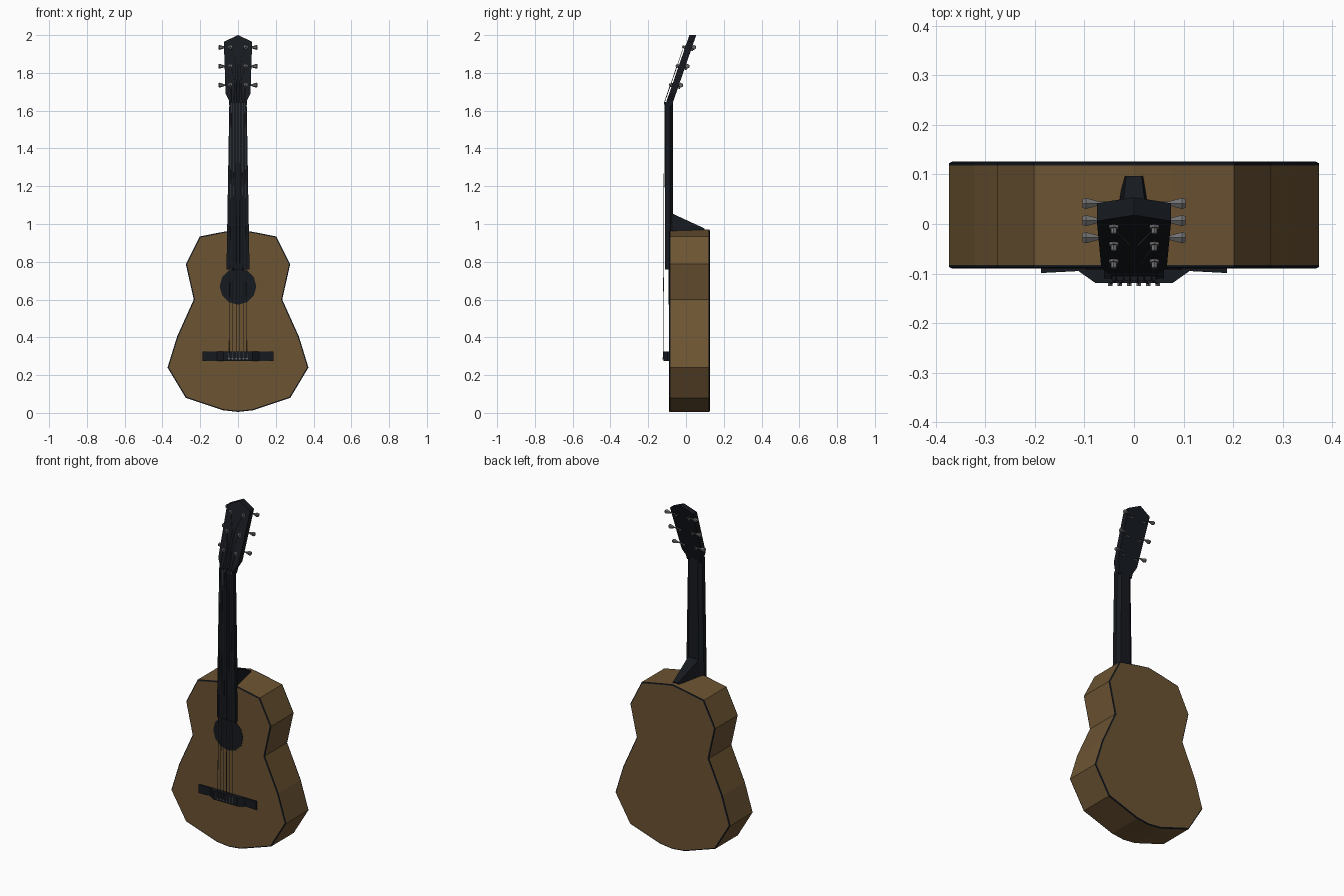
import bpy, bmesh, math
from mathutils import Vector

if "Cube" in bpy.data.objects:
    bpy.data.objects.remove(bpy.data.objects["Cube"])


def material(name, rgb):
    m = bpy.data.materials.new(name)
    m.diffuse_color = (*rgb, 1)
    m.use_nodes = True
    m.node_tree.nodes["Principled BSDF"].inputs["Base Color"].default_value = m.diffuse_color
    return m


WOOD = material("wood", (0.15, 0.088, 0.032))
DARK = material("dark_wood", (0.008, 0.010, 0.014))
METAL = material("metal", (0.16, 0.16, 0.165))
STRING = material("string_steel", (0.06, 0.063, 0.07))


def finish(name, bm, mats):
    bmesh.ops.recalc_face_normals(bm, faces=bm.faces)
    me = bpy.data.meshes.new(name)
    bm.to_mesh(me)
    bm.free()
    for m in mats:
        me.materials.append(m)
    ob = bpy.data.objects.new(name, me)
    bpy.context.collection.objects.link(ob)
    return ob


def loft(name, loops, mats, bands=None):
    """Skin a row of equal-length loops and cap both ends."""
    bm = bmesh.new()
    rows = [[bm.verts.new(p) for p in loop] for loop in loops]
    n = len(rows[0])
    for k, (a, b) in enumerate(zip(rows, rows[1:])):
        for i in range(n):
            j = (i + 1) % n
            f = bm.faces.new((a[i], a[j], b[j], b[i]))
            f.material_index = bands[k] if bands else 0
    bm.faces.new(rows[0])
    bm.faces.new(rows[-1])
    return finish(name, bm, mats)


def mirrored(half):
    """Close a right-hand (x, z) outline with its mirror image."""
    return half + [(-x, z) for x, z in reversed(half) if x > 0]


def inset(pts, d):
    out = []
    for i, p in enumerate(pts):
        p = Vector(p)
        a = (p - Vector(pts[i - 1])).normalized()
        b = (Vector(pts[(i + 1) % len(pts)]) - p).normalized()
        na, nb = Vector((-a.y, a.x)), Vector((-b.y, b.x))
        out.append(p + (na + nb) * d / (1 + na.dot(nb)))
    return out


def rod(bm, p, q, r1, r2, sides):
    """Add a tapered cylinder from p to q."""
    p, q = Vector(p), Vector(q)
    rot = (q - p).to_track_quat('Z', 'Y').to_matrix().to_4x4()
    rot.translation = (p + q) / 2
    bmesh.ops.create_cone(bm, cap_ends=True, segments=sides, radius1=r1,
                          radius2=r2, depth=(q - p).length, matrix=rot)


# Body with dark binding on both rims
outline = mirrored([(0, 0.005), (0.08, 0.014), (0.277, 0.08), (0.373, 0.24),
                    (0.322, 0.405), (0.234, 0.60), (0.276, 0.787),
                    (0.202, 0.934), (0.08, 0.958), (0, 0.972)])
rims = [(-0.09, 0.006), (-0.087, 0), (-0.083, 0), (0.118, 0), (0.123, 0), (0.126, 0.006)]
loft("body", [[(x, y, z) for x, z in inset(outline, d)] for y, d in rims],
     [WOOD, DARK], [1, 1, 0, 1, 1])

# Sound hole
bm = bmesh.new()
rod(bm, (0, -0.088, 0.67), (0, -0.092, 0.67), 0.097, 0.097, 12)
finish("sound_hole", bm, [DARK])

# Fretboard
loft("fretboard", [[(-w, -0.11, z), (w, -0.11, z), (w, -0.089, z), (-w, -0.089, z)]
                   for z, w in [(0.76, 0.061), (1.64, 0.046)]], [DARK])

# Neck with a chamfered back
loft("neck", [[(-w, -0.092, z), (w, -0.092, z), (w, -0.085, z), (w * 0.6, -0.07, z),
               (-w * 0.6, -0.07, z), (-w, -0.085, z)]
              for z, w in [(0.96, 0.0575), (1.64, 0.046)]], [DARK])

# Heel
loft("heel", [[(-w, y, lo), (w, y, lo), (w * t, y, hi), (-w * t, y, hi)]
              for y, w, t, lo, hi in [(-0.088, 0.056, 0.9, 0.95, 1.062),
                                      (-0.07, 0.05, 0.7, 0.95, 1.054),
                                      (0.097, 0.024, 0.65, 0.95, 0.977)]], [DARK])


# Headstock, leaning back
def face_y(z):
    return -0.11 + (z - 1.63) * 0.346


head = mirrored([(0, 1.625), (0.046, 1.625), (0.048, 1.655), (0.066, 1.69),
                 (0.075, 1.965), (0, 2.0)])
loft("headstock", [[(x, face_y(z) + d, z) for x, z in head] for d in (0, 0.036)], [DARK])

# Nut
loft("nut", [[(x, -0.114, 1.632), (x, -0.114, 1.645), (x, -0.1, 1.645), (x, -0.1, 1.632)]
             for x in (-0.044, 0.044)], [DARK])

# Bridge with thin wings and raised centre
loft("bridge", [[(x, -0.088, 0.275), (x, y, 0.275), (x, y, 0.325), (x, -0.088, 0.325)]
                for x, y in [(-0.188, -0.099), (-0.112, -0.095), (-0.078, -0.119),
                             (0.078, -0.119), (0.112, -0.095), (0.188, -0.099)]], [DARK])

# Tuners: post, washer, shaft and flared button
tuner_z = [1.735, 1.835, 1.935]
normal = Vector((0, -1, 0.346)).normalized()
bm = bmesh.new()
for s in (-1, 1):
    for z in tuner_z:
        base = Vector((s * 0.041, face_y(z), z))
        rod(bm, base + normal * -0.045, base + normal * 0.016, 0.006, 0.006, 6)
        rod(bm, base, base + normal * 0.005, 0.011, 0.011, 6)
        y = face_y(z) + 0.046
        rod(bm, (s * 0.035, y, z), (s * 0.075, y, z), 0.004, 0.004, 6)
        rod(bm, (s * 0.072, y, z), (s * 0.097, y, z), 0.005, 0.013, 6)
        rod(bm, (s * 0.097, y, z), (s * 0.104, y, z), 0.013, 0.010, 6)
finish("tuners", bm, [METAL])

# Strings and their bridge pins
strings, pins = bmesh.new(), bmesh.new()
for s in (-1, 1):
    for k, z in enumerate(tuner_z):
        f = (5 - 2 * k) / 5
        path = [(s * 0.048 * f, -0.121, 0.287), (s * 0.036 * f, -0.1145, 1.643)]
        if k:
            path.append((s * (0.024 - 0.008 * k), face_y(z - 0.09) - 0.008, z - 0.09))
        path.append((s * 0.037, face_y(z) - 0.010, z))
        for p, q in zip(path, path[1:]):
            rod(strings, p, q, 0.0016, 0.0016, 4)
        x = s * 0.048 * f
        rod(pins, (x, -0.115, 0.287), (x, -0.125, 0.287), 0.005, 0.005, 6)
finish("strings", strings, [STRING])
finish("bridge_pins", pins, [METAL])
